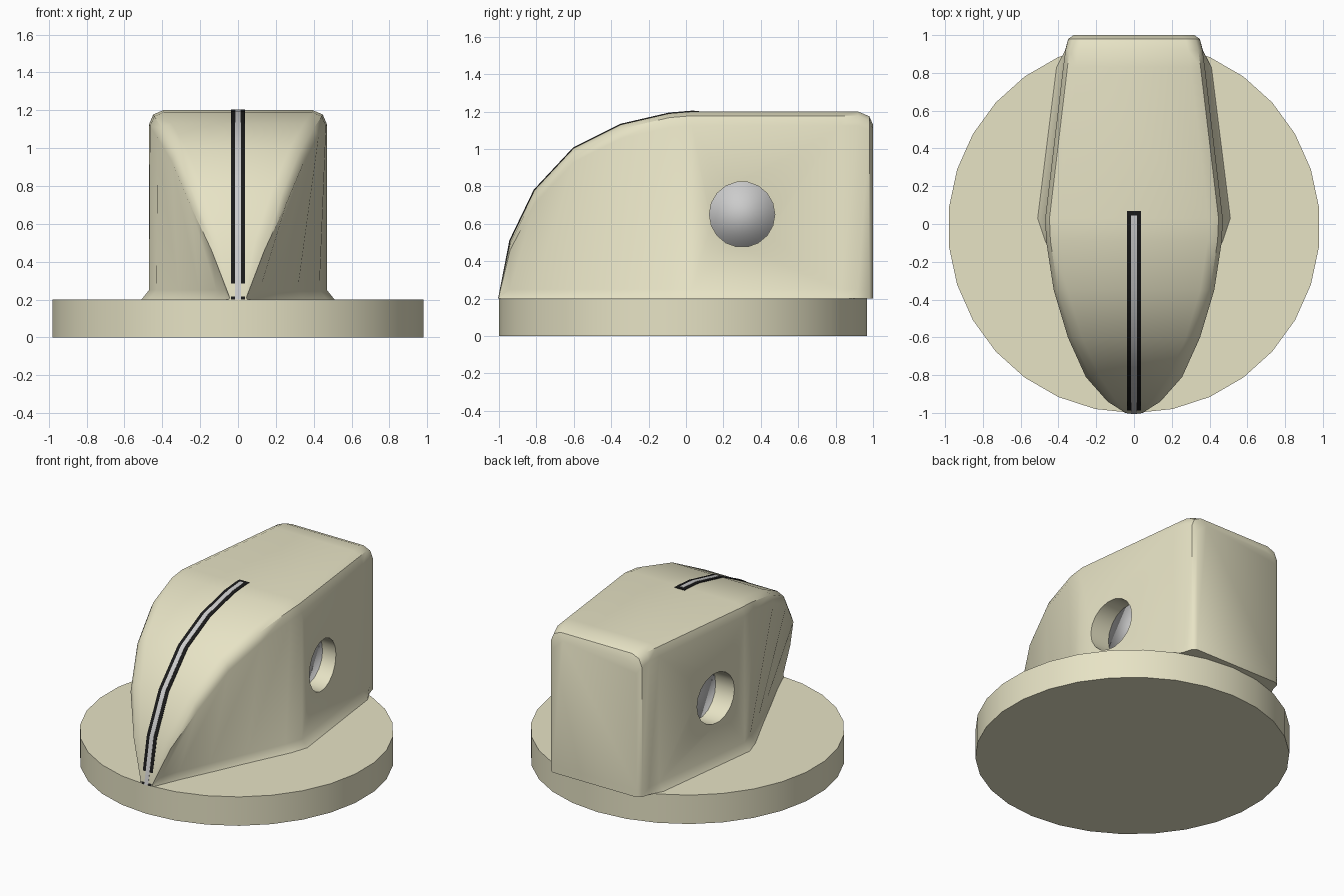
import bpy, bmesh, math
from mathutils import Matrix

if "Cube" in bpy.data.objects:
    bpy.data.objects.remove(bpy.data.objects["Cube"])


def material(name, rgb):
    m = bpy.data.materials.new(name)
    m.diffuse_color = (*rgb, 1)
    m.use_nodes = True
    m.node_tree.nodes["Principled BSDF"].inputs["Base Color"].default_value = m.diffuse_color
    return m


def finish(name, bm, mat=None, angle=40):
    bmesh.ops.recalc_face_normals(bm, faces=bm.faces)
    me = bpy.data.meshes.new(name)
    bm.to_mesh(me)
    bm.free()
    ob = bpy.data.objects.new(name, me)
    bpy.context.collection.objects.link(ob)
    if mat:
        me.materials.append(mat)
    smooth(ob, angle)
    return ob


def smooth(ob, angle):
    bpy.ops.object.select_all(action='DESELECT')
    ob.select_set(True)
    bpy.context.view_layer.objects.active = ob
    bpy.ops.object.shade_smooth_by_angle(angle=math.radians(angle))


def cylinder(name, r, depth, sides, matrix, mat=None, angle=40):
    bm = bmesh.new()
    bmesh.ops.create_cone(bm, cap_ends=True, segments=sides, radius1=r,
                          radius2=r, depth=depth, matrix=matrix)
    return finish(name, bm, mat, angle)


cream = material("cream", (0.80, 0.77, 0.56))
black = material("black", (0.01, 0.01, 0.01))
grey = material("grey", (0.7, 0.7, 0.72))

# Round base plate, flat edge towards the front
cylinder("base_plate", 0.985, 0.2, 30,
         Matrix.Translation((0, -0.016, 0.1)) @ Matrix.Rotation(math.pi / 2, 4, 'Z')
         @ Matrix.Rotation(math.pi / 2, 4, 'Z'), cream)

# Handle: cross-sections along y (y, foot half width, waist, top half width, top z)
stations = [
    (-1.00, 0.050, 0.045, 0.045, 0.22),
    (-0.94, 0.075, 0.070, 0.140, 0.51),
    (-0.81, 0.130, 0.115, 0.255, 0.78),
    (-0.60, 0.230, 0.205, 0.350, 1.005),
    (-0.35, 0.345, 0.315, 0.425, 1.13),
    (-0.09, 0.470, 0.430, 0.465, 1.19),
    (0.03, 0.510, 0.470, 0.470, 1.20),
    (0.83, 0.410, 0.375, 0.375, 1.20),
    (0.92, 0.365, 0.363, 0.363, 1.20),
    (0.98, 0.348, 0.348, 0.348, 1.175),
    (1.00, 0.320, 0.320, 0.320, 1.13),
]
bm = bmesh.new()
rings = []
for y, foot, waist, top, z in stations:
    h = z - 0.2
    r = min(0.075, h * 0.3, top * 0.35)
    half = [(foot, 0.2), (waist, 0.2 + min(0.05, h * 0.3)), (top, z - r),
            (top - r * 0.3, z - r * 0.3), (top - r, z)]
    section = half + [(-x, zz) for x, zz in reversed(half)]
    rings.append([bm.verts.new((x, y, zz)) for x, zz in section])
for a, b in zip(rings, rings[1:]):
    for i in range(len(a)):
        j = (i + 1) % len(a)
        bm.faces.new((a[i], a[j], b[j], b[i]))
bm.faces.new(rings[0])
bm.faces.new(rings[-1])
handle = finish("handle", bm, cream)

# Cross hole through the handle
across = Matrix.Translation((0, 0.3, 0.65)) @ Matrix.Rotation(math.pi / 2, 4, 'Y')
cutter = cylinder("hole_cutter", 0.175, 2, 18, across, cream)
cutter.hide_render = True
mod = handle.modifiers.new("hole", 'BOOLEAN')
mod.operation = 'DIFFERENCE'
mod.solver = 'EXACT'
mod.object = cutter
bpy.context.view_layer.objects.active = handle
bpy.ops.object.modifier_apply(modifier="hole")
bpy.data.objects.remove(cutter)
smooth(handle, 40)

# Grey pin recessed inside the hole, soft-shaded ends
cylinder("cross_pin", 0.176, 0.63, 18, across, grey, 180)


# Pointer line: strips following the front curve
def strip(name, half, lift, y_end, mat):
    path = [(s[0], s[4]) for s in stations[:6]] + [(0.03, 1.2), (y_end, 1.2)]
    path[0] = (-1.0, 0.2)
    bm = bmesh.new()
    prev = None
    for y, z in path:
        ny, nz = min(y, 0), z - 0.2
        n = math.hypot(ny, nz)
        ring = [bm.verts.new((x, y + ny / n * d, max(0.2, z + nz / n * d)))
                for x, d in ((-half, -0.02), (half, -0.02), (half, lift), (-half, lift))]
        if prev:
            for i in range(4):
                j = (i + 1) % 4
                bm.faces.new((prev[i], prev[j], ring[j], ring[i]))
        else:
            bm.faces.new(ring)
        prev = ring
    bm.faces.new(prev)
    finish(name, bm, mat, 30)


strip("pointer_border", 0.038, 0.003, 0.07, black)
strip("pointer_line", 0.015, 0.005, 0.045, grey)
